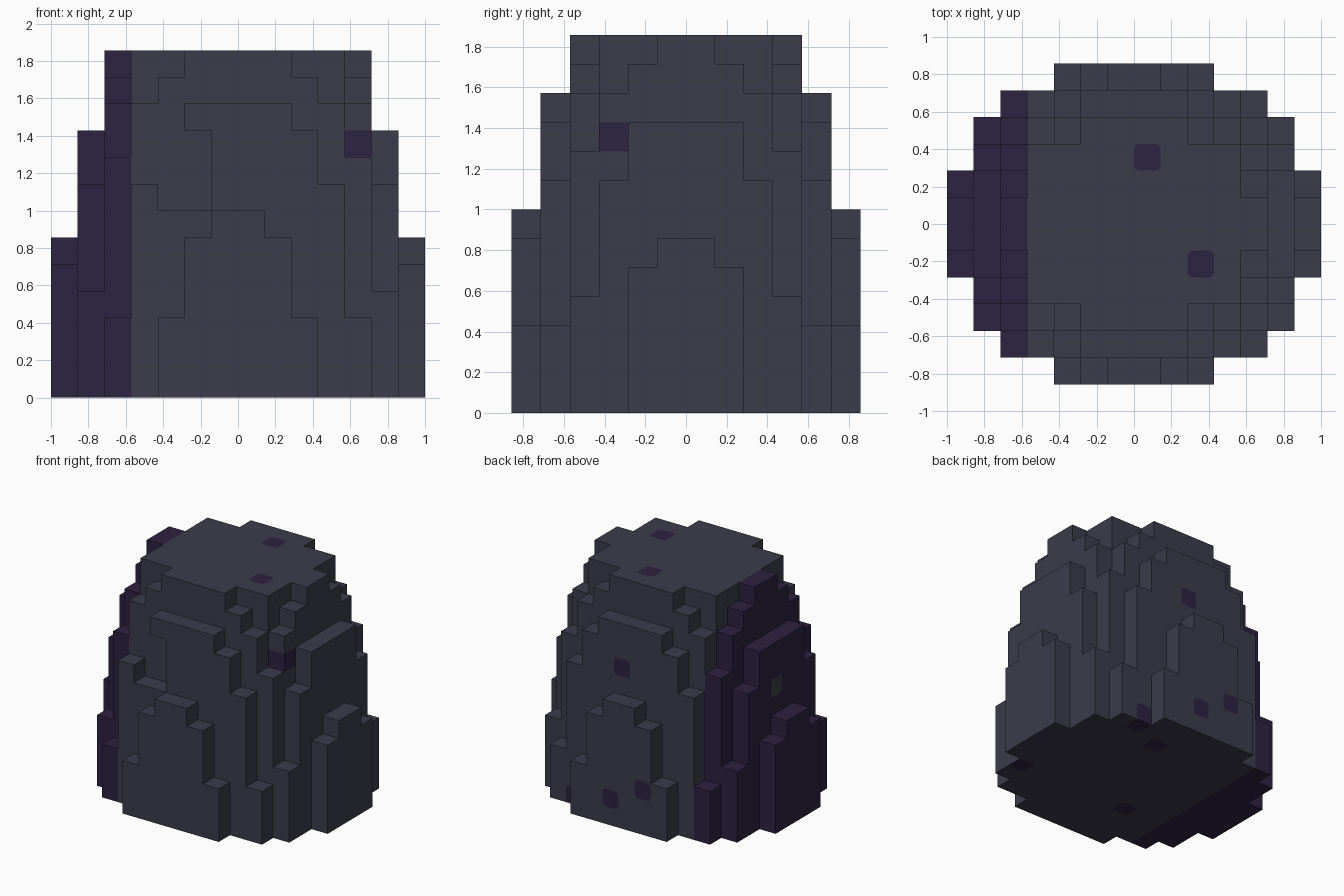
import bpy, bmesh, math
from mathutils import Vector

if "Cube" in bpy.data.objects:
    bpy.data.objects.remove(bpy.data.objects["Cube"], do_unlink=True)

U = 1 / 7  # block size


def make_material(name, rgb):
    m = bpy.data.materials.new(name)
    m.use_nodes = True
    m.diffuse_color = (*rgb, 1)
    bsdf = m.node_tree.nodes["Principled BSDF"]
    bsdf.inputs["Base Color"].default_value = (*rgb, 1)
    bsdf.inputs["Roughness"].default_value = 0.9
    return m


STONE, PURPLE = 0, 1
materials = [make_material("slate_stone", (0.045, 0.045, 0.072)),
             make_material("dark_purple", (0.027, 0.016, 0.054))]

# Column heights for one quarter, from the centre outwards (rows: y, entries: x)
HEIGHTS = [
    [13, 13, 13, 13, 13, 10, 6],
    [13, 13, 13, 13, 12, 10, 5],
    [13, 13, 13, 13, 11, 8],
    [13, 13, 12, 11, 9, 4],
    [11, 11, 10, 8, 3],
    [7, 6, 3],
]

# Mirror the quarter into the full set of solid blocks
solid = set()
for b, row in enumerate(HEIGHTS):
    for a, h in enumerate(row):
        for i in (a, -1 - a):
            for j in (b, -1 - b):
                solid.update((i, j, k) for k in range(h))

# Chipped hollow in the front
solid -= {(i, -5, k) for i in (-3, -2) for k in (7, 8, 9)}

# Rounded spots: (block, outward direction)
BACK, LEFT, UP, DOWN = (0, 1, 0), (-1, 0, 0), (0, 0, 1), (0, 0, -1)
spots = {
    ((0, 2, 12), UP), ((2, -2, 12), UP),
    ((0, 5, 1), BACK), ((-2, 5, 2), BACK), ((0, 4, 8), BACK), ((3, 4, 0), BACK),
    ((-6, 0, 7), LEFT),
    ((-2, -3, 0), DOWN), ((5, -3, 0), DOWN), ((1, 3, 0), DOWN), ((3, 4, 0), DOWN),
}
inlaid_block = (4, -3, 9)  # one whole purple block
DIRECTIONS = [(1, 0, 0), LEFT, BACK, (0, -1, 0), UP, DOWN]


def add_face(bm, points, mat):
    bm.faces.new([bm.verts.new(p) for p in points]).material_index = mat


def add_block_side(bm, cell, direction, mat):
    """One square side; a spot becomes a rounded inset with corner fills."""
    n = Vector(direction)
    u = Vector((n.y, n.z, n.x))
    v = n.cross(u)
    centre = (Vector(cell) + Vector((0.5, 0.5, 0.5)) + n / 2) * U
    h = U / 2
    corners = [(1, 1), (-1, 1), (-1, -1), (1, -1)]
    if (cell, direction) not in spots:
        add_face(bm, [centre + u * x * h + v * y * h for x, y in corners], mat)
        return
    r = U * 0.22
    outline = []
    for q, (x, y) in enumerate(corners):
        mid = centre + (u * x + v * y) * (h - r)
        arc = []
        for s in range(5):
            t = math.pi / 2 * (q + s / 4)
            arc.append(mid + (u * math.cos(t) + v * math.sin(t)) * r)
        outline += arc
        add_face(bm, [centre + (u * x + v * y) * h] + arc[::-1], mat)
    add_face(bm, outline, 1 - mat)


def build_part(name, belongs, base):
    bm = bmesh.new()
    for cell in sorted(c for c in solid if belongs(c)):
        mat = PURPLE if cell == inlaid_block else base
        for d in DIRECTIONS:
            if tuple(c + e for c, e in zip(cell, d)) not in solid:
                add_block_side(bm, cell, d, mat)
    bmesh.ops.remove_doubles(bm, verts=bm.verts[:], dist=1e-4)
    mesh = bpy.data.meshes.new(name)
    bm.to_mesh(mesh)
    bm.free()
    for m in materials:
        mesh.materials.append(m)
    obj = bpy.data.objects.new(name, mesh)
    bpy.context.collection.objects.link(obj)
    # Turn corner fills the same way as the side they sit in
    return obj


# Stone body and the purple flank on the right side
build_part("stone_body", lambda c: c[0] >= -4, STONE)
build_part("purple_flank", lambda c: c[0] < -4, PURPLE)
